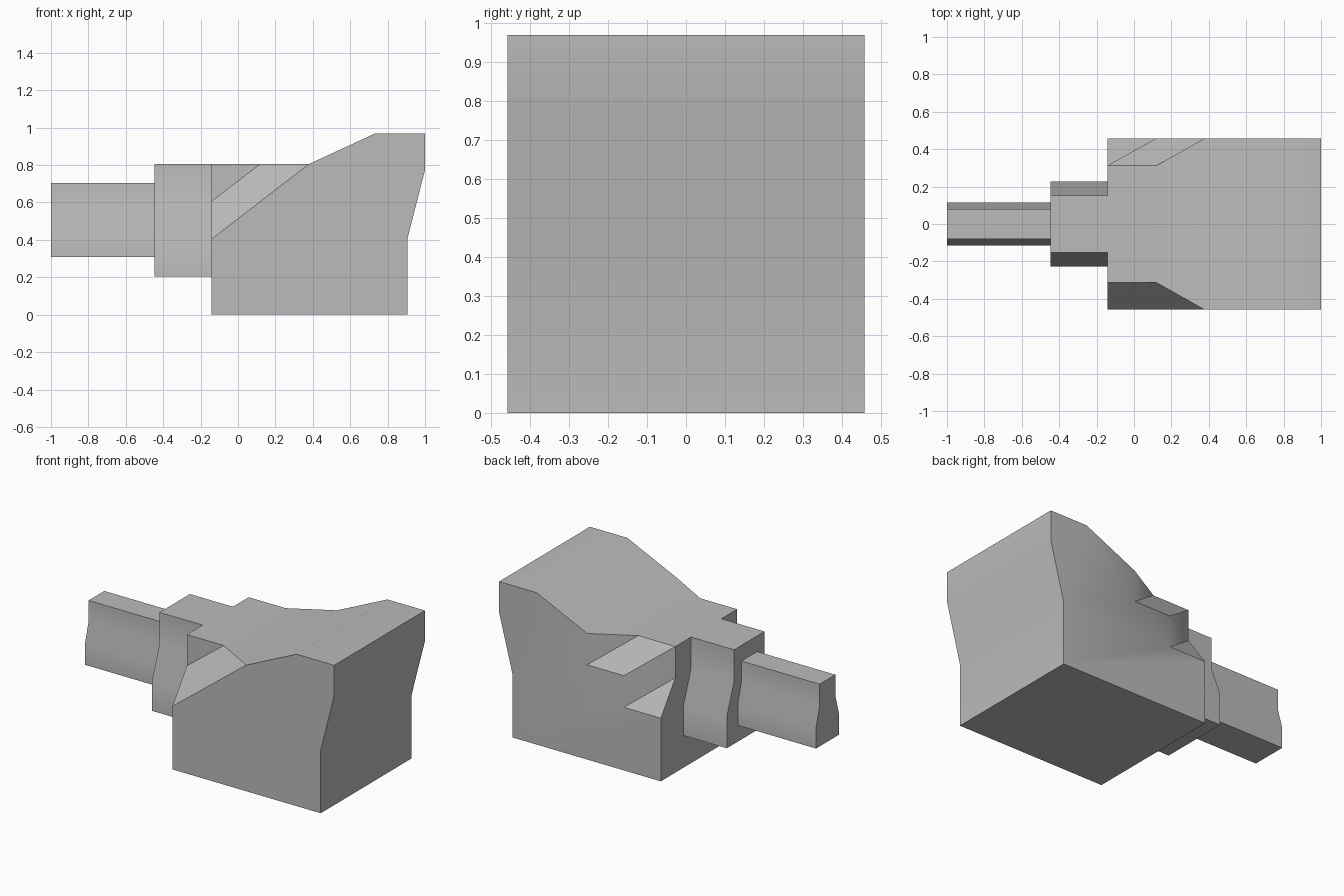
import bpy
import bmesh
import math

cube = bpy.data.objects.get("Cube")
if cube:
    bpy.data.objects.remove(cube, do_unlink=True)

# Single grey material
grey = bpy.data.materials.new("plain_grey")
grey.use_nodes = True
colour = (0.5, 0.5, 0.5, 1)
grey.diffuse_color = colour
grey.node_tree.nodes["Principled BSDF"].inputs["Base Color"].default_value = colour


def make_part(name, faces):
    """Weld a list of polygons into one smooth-by-angle object."""
    bm = bmesh.new()
    for points in faces:
        bm.faces.new([bm.verts.new(p) for p in points])
    bmesh.ops.remove_doubles(bm, verts=bm.verts[:], dist=0.0001)
    bmesh.ops.recalc_face_normals(bm, faces=bm.faces[:])
    mesh = bpy.data.meshes.new(name)
    bm.to_mesh(mesh)
    bm.free()
    mesh.materials.append(grey)
    obj = bpy.data.objects.new(name, mesh)
    bpy.context.collection.objects.link(obj)
    bpy.ops.object.select_all(action="DESELECT")
    obj.select_set(True)
    bpy.context.view_layer.objects.active = obj
    bpy.ops.object.shade_smooth_by_angle(angle=math.radians(35))
    return obj


def strip(profile, to_a, to_b):
    """Quads joining two copies of an open profile."""
    return [[to_a(p), to_a(q), to_b(q), to_b(p)]
            for p, q in zip(profile, profile[1:])]


def front(p):
    return (p[0], -outer, p[1])


def back(p):
    return (p[0], outer, p[1])


def front_in(p):
    return (p[0], -inner, p[1])


def back_in(p):
    return (p[0], inner, p[1])


# Main block: side profile, then different corner cuts at front and back
outer, inner = 0.458, 0.312
end, mid, crest = -0.143, 0.118, 0.378
low, step, deck = 0.403, 0.605, 0.805
rim = [(end, 0), (0.905, 0), (0.905, low), (1, 0.775), (1, 0.97),
       (0.735, 0.97), (crest, deck)]
end_low, end_step, end_deck = (end, low), (end, step), (end, deck)
mid_low, mid_step, mid_deck = (mid, low), (mid, step), (mid, deck)
crest_step, crest_deck = (crest, step), (crest, deck)

faces = strip(rim, front, back)
# Side walls
faces.append([front(p) for p in rim + [end_low]])
faces.append([back(p) for p in rim + [crest_step, mid_step, mid_low, end_low]])
# Upper deck and end wall
faces.append([front(crest_deck), back(crest_deck), back_in(mid_deck),
              back_in(end_deck), front_in(end_deck), front_in(mid_deck)])
faces.append([front(rim[0]), front(end_low), front_in(end_step), front_in(end_deck),
              back_in(end_deck), back_in(end_step), back(end_low), back(rim[0])])
# Front bevel with the small upright wall above it
faces.append([front(end_low), front(crest_deck), front_in(mid_deck), front_in(end_step)])
faces.append([front_in(end_step), front_in(mid_deck), front_in(end_deck)])
# Back: two sloping ledges with slanted upright walls
faces.append([back_in(end_deck), back_in(mid_deck), back(crest_step), back(mid_step)])
faces.append([back_in(mid_deck), back(crest_deck), back(crest_step)])
faces.append([back_in(end_step), back_in(end_deck), back(mid_step), back(mid_low)])
faces.append([back_in(end_step), back(mid_low), back(end_low)])
make_part("main_block", faces)


def make_neck(name, x0, x1, z0, z1, wide, narrow):
    """Bar whose waisted section is wide below and narrow above."""
    third = (z1 - z0) / 3
    half = [(wide, z0), (wide, z0 + third), (narrow, z1 - third), (narrow, z1)]
    section = half + [(-y, z) for y, z in reversed(half)]

    def at_start(p):
        return (x0, p[0], p[1])

    def at_finish(p):
        return (x1, p[0], p[1])

    sides = strip(section + section[:1], at_start, at_finish)
    caps = [[at(p) for p in section] for at in (at_start, at_finish)]
    make_part(name, sides + caps)


make_neck("collar", -0.447, end, 0.204, deck, 0.227, 0.153)
make_neck("end_bar", -1, -0.447, 0.308, 0.705, 0.116, 0.079)
